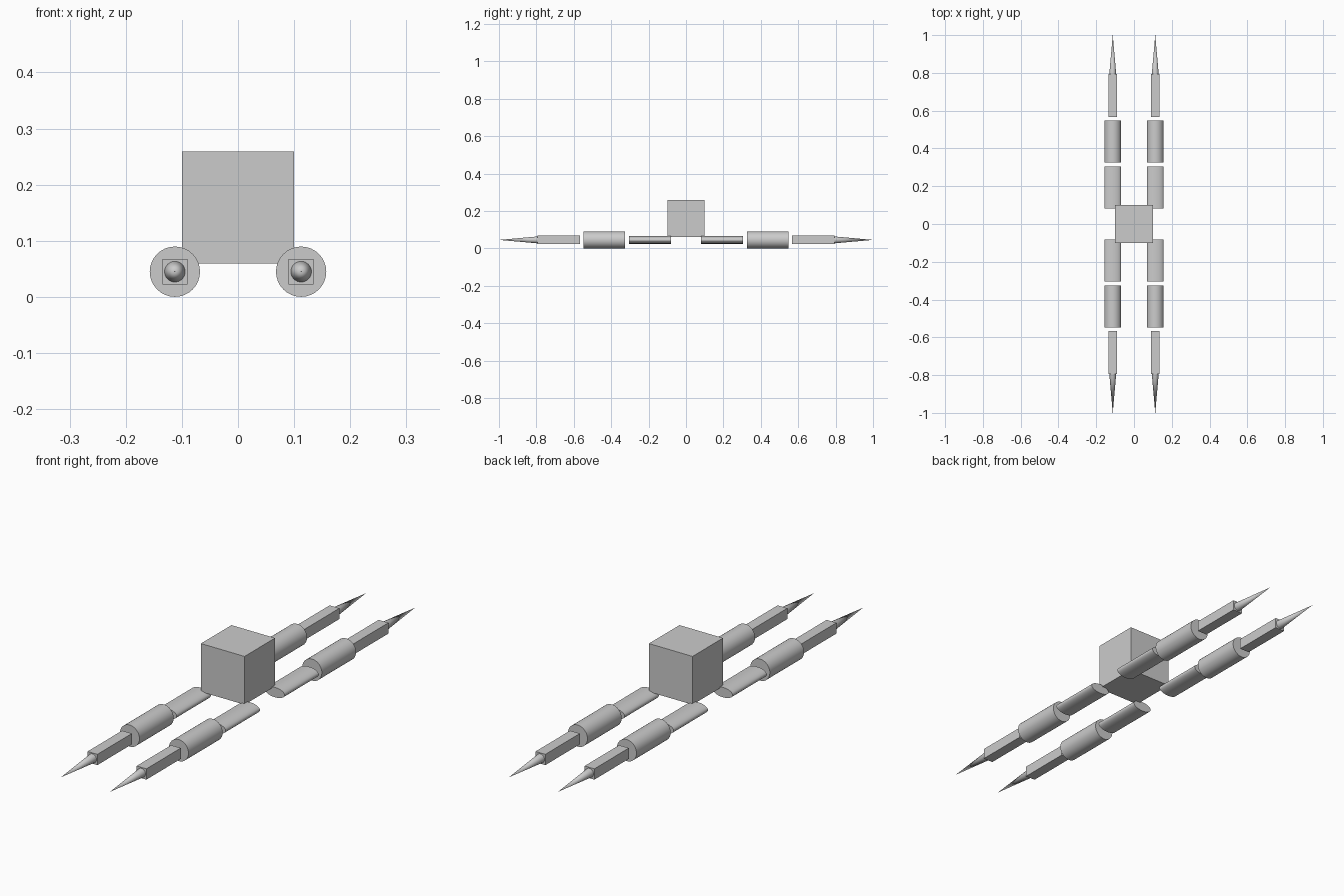
import bpy
import math

if "Cube" in bpy.data.objects:
    bpy.data.objects.remove(bpy.data.objects["Cube"])

grey = bpy.data.materials.new("plain grey")
grey.diffuse_color = (0.6, 0.6, 0.6, 1)
grey.use_nodes = True
grey.node_tree.nodes["Principled BSDF"].inputs["Base Color"].default_value = grey.diffuse_color

LEG_X, LEG_Z, R = 0.1125, 0.045, 0.0448


def finish(name, smooth=False):
    ob = bpy.context.object
    ob.name = name
    ob.data.materials.append(grey)
    bpy.ops.object.transform_apply(location=False, rotation=True, scale=True)
    if smooth:
        bpy.ops.object.shade_smooth_by_angle(angle=math.radians(40))


def box(name, centre, size):
    bpy.ops.mesh.primitive_cube_add(size=1, location=centre)
    bpy.context.object.scale = size
    finish(name)


def rod(name, x, side, y0, y1, r_start, r_end, flatten=1.0):
    """Round part along y, running outwards from y0 to y1."""
    bpy.ops.mesh.primitive_cone_add(
        vertices=32, radius1=r_start, radius2=r_end, depth=y1 - y0,
        location=(x, side * (y0 + y1) / 2, LEG_Z),
        rotation=(-side * math.pi / 2, 0, 0))
    # local y becomes the height once the part lies down
    bpy.context.object.scale = (1, flatten, 1)
    finish(name, True)


# Central body
box("body", (0, 0, 0.1595), (0.2, 0.2, 0.2))

# Four segmented legs: flattened rod, round rod, square bar, spike
for x, lr in ((-LEG_X, "left"), (LEG_X, "right")):
    for side, fb in ((-1, "front"), (1, "back")):
        tag = f"{fb}_{lr}"
        rod(f"upper_leg_{tag}", x, side, 0.081, 0.305, R, R, 0.46)
        rod(f"middle_leg_{tag}", x, side, 0.325, 0.549, R, R)
        box(f"lower_leg_{tag}", (x, side * 0.680, LEG_Z),
            (0.0448, 0.226, 0.0448))
        rod(f"claw_{tag}", x, side, 0.792, 1.0, 0.0185, 0)
